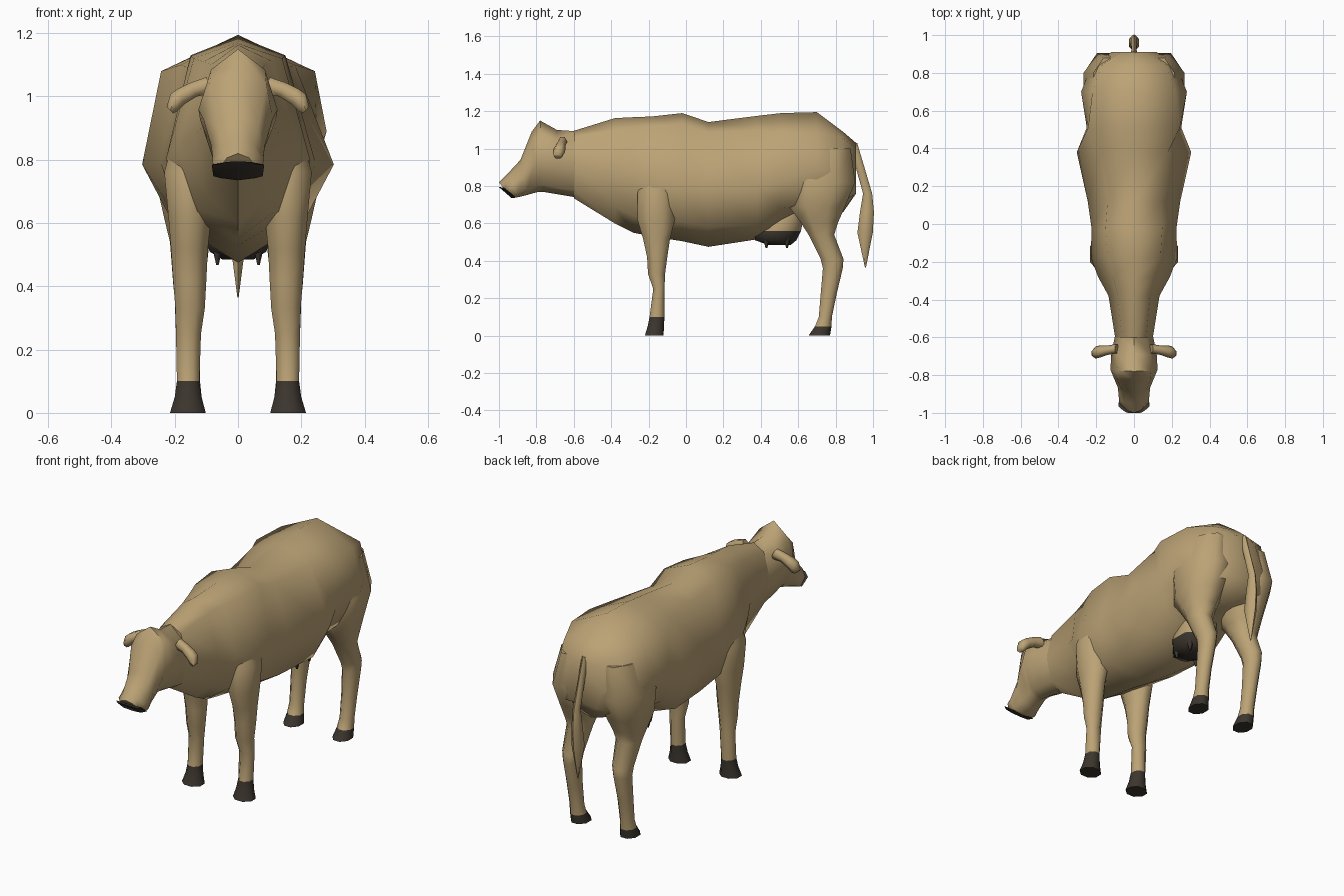
import bpy, bmesh, math
from mathutils import Vector


def material(name, rgb):
    m = bpy.data.materials.new(name)
    m.diffuse_color = (*rgb, 1)
    return m


HIDE = material("tan hide", (0.50, 0.365, 0.18))
DARK = material("dark horn", (0.045, 0.036, 0.027))


def loft(name, rings, dark=None, angle=65):
    """Skin a list of equal-length rings, cap the ends, darken faces by rule."""
    bm = bmesh.new()
    vs = [[bm.verts.new(p) for p in r] for r in rings]
    n = len(vs[0])
    for a, b in zip(vs, vs[1:]):
        for i in range(n):
            j = (i + 1) % n
            bm.faces.new((a[i], a[j], b[j], b[i]))
    bm.faces.new(vs[0])
    bm.faces.new(vs[-1])
    bmesh.ops.remove_doubles(bm, verts=bm.verts, dist=0.0005)
    bmesh.ops.recalc_face_normals(bm, faces=bm.faces)
    for f in bm.faces:
        if dark and dark(f.calc_center_median()):
            f.material_index = 1
    me = bpy.data.meshes.new(name)
    bm.to_mesh(me)
    bm.free()
    me.materials.append(HIDE)
    me.materials.append(DARK)
    ob = bpy.data.objects.new(name, me)
    bpy.context.collection.objects.link(ob)
    bpy.ops.object.select_all(action='DESELECT')
    ob.select_set(True)
    bpy.context.view_layer.objects.active = ob
    bpy.ops.object.shade_smooth_by_angle(angle=math.radians(angle))
    return ob


def mirror_ring(half):
    """Half section from top centre to bottom centre -> full ring."""
    return half + [(-x, y, z) for x, y, z in half[-2:0:-1]]


def flat_ring(z, y0, y1, x0, x1, n=8):
    """Rounded horizontal section filling the given y and x extents."""
    pts = []
    for k in range(n):
        a = math.tau * (k + 0.5) / n
        c, s = math.cos(a) / math.cos(math.pi / n), math.sin(a) / math.cos(math.pi / n)
        pts.append(((x0 + x1) / 2 + c * (x1 - x0) / 2, (y0 + y1) / 2 + s * (y1 - y0) / 2, z))
    return pts


def flip(rings):
    return [[(-x, y, z) for x, y, z in r] for r in rings]


# Torso: y, top z, back edge x/z, flank x/z, lower flank x/z, belly z
torso = [
    (-0.60, 1.095, .065, 1.06, .10, .92, .07, .78, .735),
    (-0.38, 1.163, .085, 1.10, .135, .88, .10, .69, .60),
    (-0.28, 1.168, .11, 1.11, .19, .85, .12, .64, .55),
    (-0.18, 1.172, .14, 1.12, .228, .80, .16, .62, .53),
    (-0.02, 1.190, .15, 1.13, .225, .80, .18, .61, .505),
    (0.12, 1.142, .14, 1.085, .245, .79, .17, .58, .475),
    (0.38, 1.175, .18, 1.10, .303, .785, .20, .59, .515),
    (0.51, 1.190, .243, 1.08, .25, .82, .20, .68, .56),
    (0.70, 1.195, .22, 1.09, .28, .89, .23, .72, .66),
    (0.84, 1.09, .17, 1.055, .225, .86, .19, .72, .66),
    (0.91, 1.03, .07, 1.00, .12, .87, .08, .76, .77),
]
loft("torso", [mirror_ring([(0, y, zt), (x1, y, z1), (x2, y, z2), (x3, y, z3), (0, y, zb)])
               for y, zt, x1, z1, x2, z2, x3, z3, zb in torso])

# Head: top y/z, bottom y/z, half widths at upper, middle and lower levels
head = [
    (-.59, 1.093, -.59, .74, .065, .10, .07),
    (-.69, 1.10, -.68, .755, .09, .12, .065),
    (-.78, 1.15, -.76, .768, .085, .125, .06),
    (-.825, 1.09, -.79, .769, .09, .11, .055),
    (-.885, .94, -.85, .752, .065, .085, .06),
    (-.95, .87, -.90, .74, .05, .08, .075),
    (-.975, .845, -.915, .739, .045, .08, .07),
    (-1.0, .82, -.935, .738, .035, .055, .05),
]


def head_ring(yt, zt, yb, zb, wu, wm, wl):
    top, bot = Vector((0, yt, zt)), Vector((0, yb, zb))
    half = [tuple(top)]
    for t, w in ((.17, wu), (.5, wm), (.9, wl)):
        p = top.lerp(bot, t)
        half.append((w, p.y, p.z))
    return mirror_ring(half + [tuple(bot)])


loft("head", [head_ring(*r) for r in head])

# Nose pad: dark plate over the lower part of the muzzle
loft("nose_pad", [
    mirror_ring([(0, -1.001, .795), (.04, -.999, .793), (.06, -.985, .785),
                 (.055, -.94, .742), (0, -.933, .735)]),
    mirror_ring([(0, -.98, .792), (.05, -.975, .79), (.083, -.965, .785),
                 (.078, -.918, .748), (0, -.915, .736)])], dark=lambda c: True)

# Front legs: z, y extents, x extents
fore = [
    (0, -.22, -.12, .102, .215), (.05, -.205, -.118, .115, .20),
    (.10, -.195, -.115, .122, .193), (.25, -.175, -.115, .117, .196),
    (.33, -.203, -.112, .105, .198), (.42, -.208, -.10, .10, .205),
    (.52, -.23, -.085, .095, .212), (.62, -.26, -.06, .085, .220),
    (.76, -.26, -.06, .06, .233), (.92, -.21, -.07, .04, .19)]
# Hind legs with broad thighs
hind = [
    (0, .655, .77, .105, .20), (.05, .69, .778, .115, .195),
    (.10, .71, .78, .12, .192), (.22, .72, .805, .12, .195),
    (.36, .732, .838, .112, .20), (.41, .72, .842, .105, .205),
    (.54, .655, .792, .09, .215), (.61, .61, .815, .07, .232),
    (.69, .55, .85, .04, .25), (.82, .54, .905, .02, .268),
    (1.0, .60, .88, .03, .215)]
for label, table, top in (("front_leg", fore, .1), ("hind_leg", hind, .05)):
    rings = [flat_ring(*r) for r in table]
    rule = lambda c, t=top: c.z < t
    loft(label + "_left", rings, rule)
    loft(label + "_right", flip(rings), rule)

# Ears: drooping leaves made of small vertical sections
ear = []
for x, y, z, ry, rz in ((.09, -.66, 1.035, .025, .03), (.14, -.668, 1.022, .025, .025),
                        (.18, -.675, 1.00, .032, .028), (.203, -.68, .98, .032, .032),
                        (.215, -.685, .957, .02, .012)):
    ear.append([(x + .012 * math.sin(a), y + ry * math.cos(a), z + rz * math.sin(a))
                for a in (math.tau * k / 6 for k in range(6))])
loft("ear_left", ear)
loft("ear_right", flip(ear))

# Tail: thin dock, fuller switch, pointed tip
tail = [(1.03, .87, .912, .015), (.92, .905, .945, .014), (.76, .95, .992, .016),
        (.66, .935, 1.0, .022), (.55, .922, .993, .026), (.365, .957, .962, .002)]
loft("tail", [flat_ring(z, a, b, -w, w, 6) for z, a, b, w in tail])

# Udder with a dark lower half
udder = [(.74, .47, .66, -.08, .08), (.64, .43, .63, -.10, .10),
         (.56, .37, .615, -.105, .105), (.51, .37, .59, -.09, .09),
         (.485, .44, .56, -.05, .05)]
loft("udder", [flat_ring(*r) for r in udder], dark=lambda c: c.z < .56)

# Teats
for x in (-.065, .065):
    for y in (.43, .54):
        loft("teat", [flat_ring(.53, y - .018, y + .018, x - .018, x + .018, 6),
                      flat_ring(.468, y - .004, y + .004, x - .004, x + .004, 6)],
             dark=lambda c: True)
